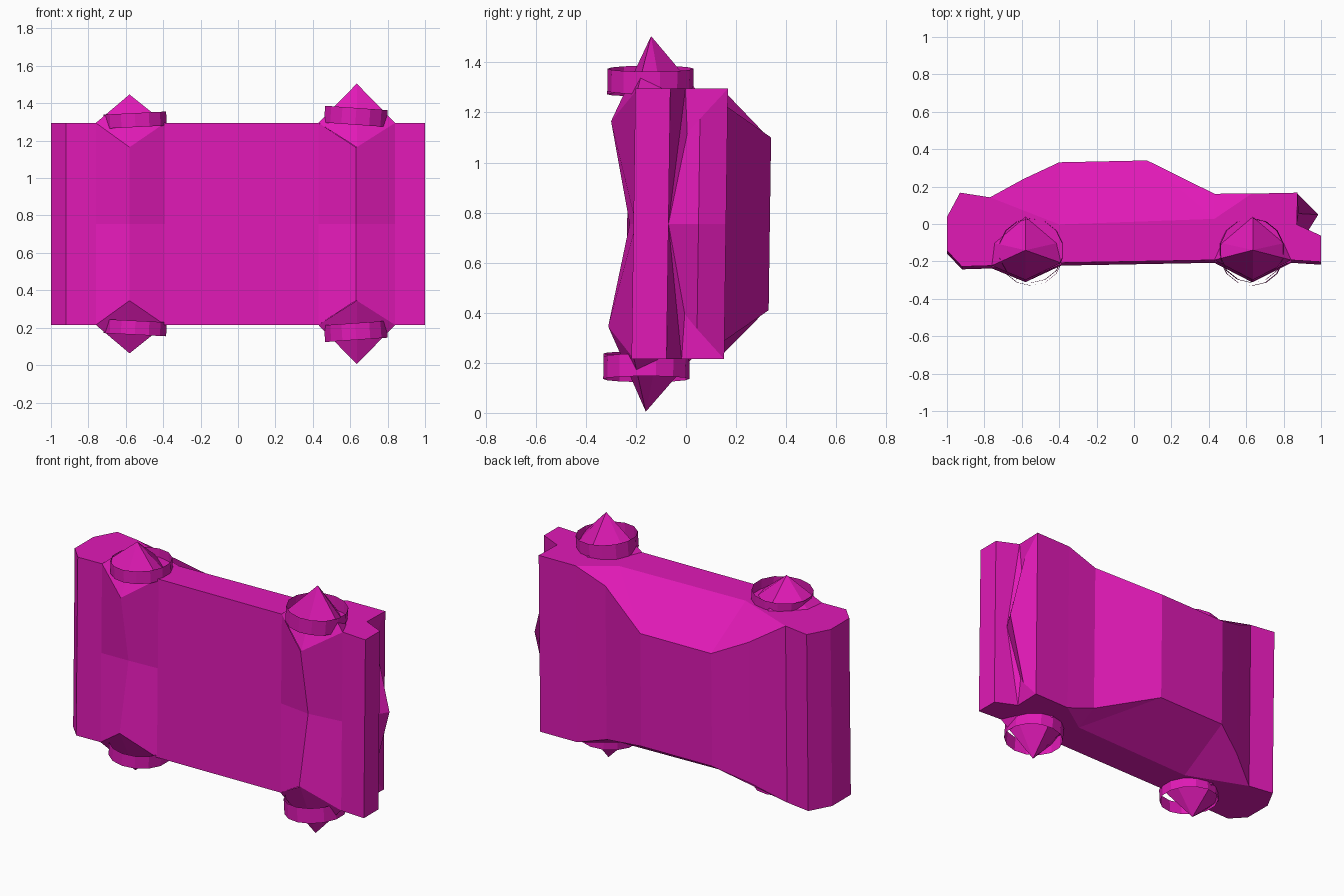
import bpy, bmesh, math
from mathutils import Matrix

if "Cube" in bpy.data.objects:
    bpy.data.objects.remove(bpy.data.objects["Cube"])

ZC, SKEW = 0.755, 0.014      # centre plane across the width, slight lean
paint = bpy.data.materials.new("magenta")
paint.diffuse_color = (0.75, 0.01, 0.47, 1)
paint.use_nodes = True
paint.node_tree.nodes["Principled BSDF"].inputs["Base Color"].default_value = paint.diffuse_color


def finish(name, bm, normals=True):
    """Lean the part, then turn it into an object."""
    bmesh.ops.remove_doubles(bm, verts=bm.verts, dist=1e-5)
    for v in bm.verts:
        v.co.y += SKEW * v.co.z
        v.co.z += ZC
    if normals:
        bmesh.ops.recalc_face_normals(bm, faces=bm.faces)
    me = bpy.data.meshes.new(name)
    bm.to_mesh(me)
    bm.free()
    me.materials.append(paint)
    ob = bpy.data.objects.new(name, me)
    bpy.context.collection.objects.link(ob)


# Car outline: x, y, half width, and optionally the x, y on the centre plane
W = 0.54
outline = [
    (-1, .03, W), (-.93, .16, W), (-.77, .135, W), (-.59, .235, .43),
    (-.4, .325, .345), (.07, .335, .345), (.43, .155, .47), (.63, .155, W),
    (.875, .16, W), (.88, .05, .42, .985, .05), (.86, .0, .36, .91, -.07),
    (.87, -.01, W, .91, -.07), (1, -.07, W), (1, -.21, W), (.84, -.2, W),
    (.63, -.305, .41, .63, -.225), (.43, -.2, W), (-.39, -.215, W),
    (-.58, -.305, .41, -.58, -.225), (-.76, -.23, W), (-.92, -.235, W),
    (-1, -.15, W)]

# Body: strips across the width through the centre plane, closed by side panels
bm = bmesh.new()
mid = [bm.verts.new((*(p[3:] or p[:2]), 0)) for p in outline]
n = len(outline)
for s in (1, -1):
    side = [bm.verts.new((p[0], p[1], s * p[2])) for p in outline]
    belt_a = bm.verts.new((-.4, -.01, s * W))
    belt_b = bm.verts.new((.43, .02, s * W))
    for i in range(n):
        j = (i + 1) % n
        bm.faces.new((mid[i], mid[j], side[j], side[i]))
    # lower side, leaving out the inset points
    bm.faces.new([side[0], side[1], side[2], belt_a, belt_b, side[7], side[8]]
                 + [side[k] for k in (11, 12, 13, 14, 16, 17, 19, 20, 21)])
    # cabin sides and front corner recess
    bm.faces.new((side[2], side[3], side[4], belt_a))
    bm.faces.new((belt_a, side[4], side[5], belt_b))
    bm.faces.new((side[5], side[6], belt_b))
    bm.faces.new((side[6], side[7], belt_b))
    bm.faces.new((side[8], side[9], side[10], side[11]))
finish("car_body", bm)

# Wheels: x, y, hub tip, bottom corners, tyre x, tyre centre, tyre width, tilt
wheels = {
    "rear": (-.58, -.15, .692, (-.76, -.23), (-.39, -.215), -.55, .555, .075, -.05),
    "front": (.635, -.15, .75, (.84, -.2), (.43, -.2), .63, .575, .09, .07)}
for label, (x, y, tip, c1, c2, tx, tz, tw, tilt) in wheels.items():
    for s, sname in ((1, "top"), (-1, "bottom")):
        # six-sided hub cone
        bm = bmesh.new()
        d = .165
        ring = [(x, -.305, .41), (*c1, W),
                (x + math.copysign(d, c1[0] - x), -.11, W), (x, .03, W),
                (x + math.copysign(d, c2[0] - x), -.11, W), (*c2, W)]
        vs = [bm.verts.new((a, b, s * c)) for a, b, c in ring]
        apex = bm.verts.new((x, y, s * tip))
        for i in range(6):
            bm.faces.new((vs[i], vs[(i + 1) % 6], apex))
        finish(f"{label}_{sname}_hub", bm)
        # open tyre band
        bm = bmesh.new()
        m = (Matrix.Translation((tx, y, s * tz))
             @ Matrix.Rotation(s * tilt, 4, 'Y'))
        bmesh.ops.create_cone(bm, segments=14, radius1=.172, radius2=.172,
                              depth=tw, cap_ends=False, matrix=m)
        finish(f"{label}_{sname}_tyre", bm)
